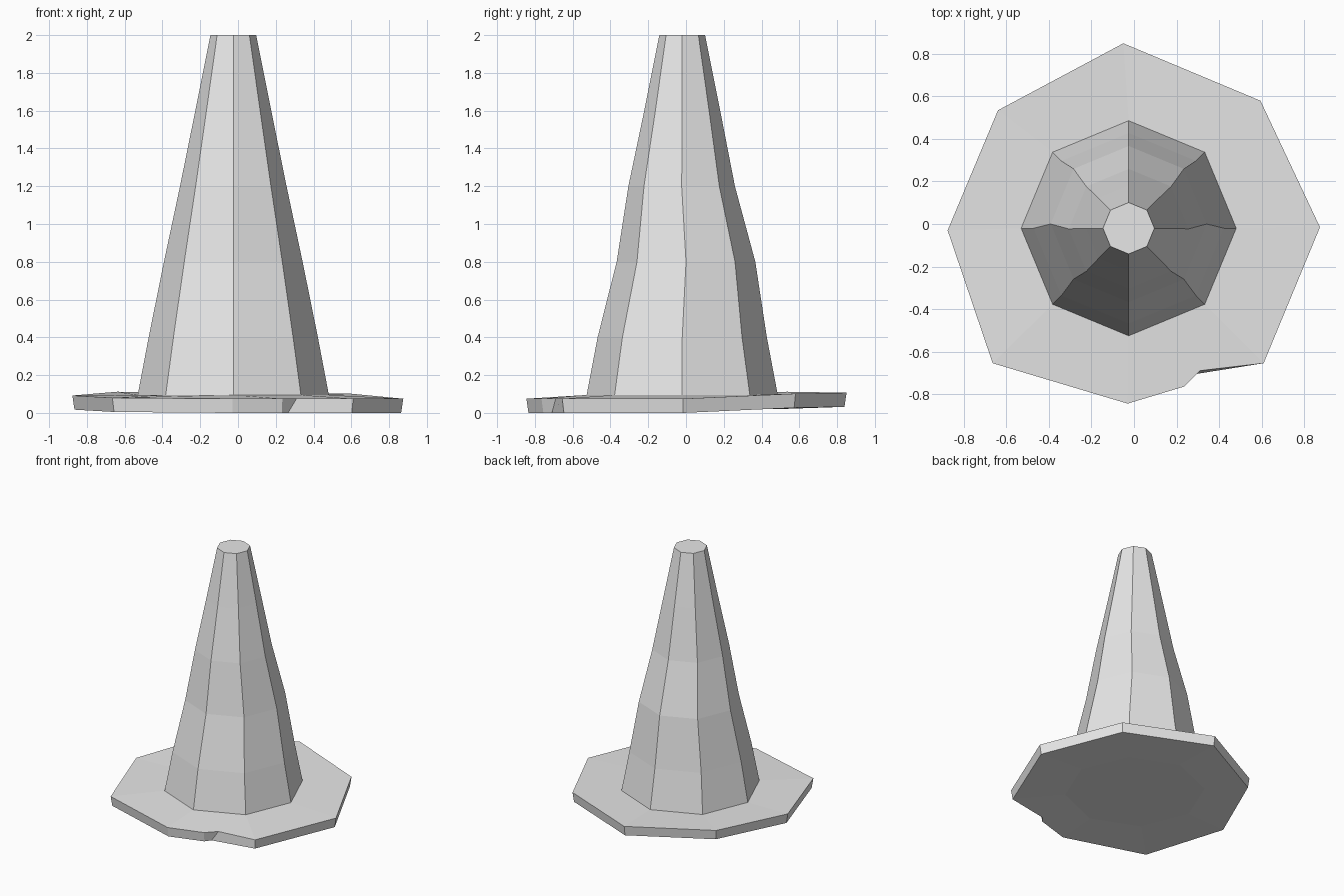
import bpy, bmesh
from math import cos, sin, pi
from mathutils import Vector

cube = bpy.data.objects.get("Cube")
if cube:
    bpy.data.objects.remove(cube, do_unlink=True)

grey = bpy.data.materials.new("plain_grey")
grey.use_nodes = True
colour = (0.8, 0.8, 0.8, 1)
grey.diffuse_color = colour
grey.node_tree.nodes["Principled BSDF"].inputs["Base Color"].default_value = colour

SIDES = 8
CENTRE_X = -0.025
SEAT = 0.095      # height where the cone meets the base


def ring(bm, radius, y, z):
    return [bm.verts.new((CENTRE_X + radius * cos(2 * pi * k / SIDES),
                          y + radius * sin(2 * pi * k / SIDES), z))
            for k in range(SIDES)]


def bridge(bm, low, high):
    n = len(low)
    for k in range(n):
        j = (k + 1) % n
        bm.faces.new((low[k], low[j], high[j], high[k]))


def finish(bm, name):
    bmesh.ops.recalc_face_normals(bm, faces=bm.faces)
    mesh = bpy.data.meshes.new(name)
    bm.to_mesh(mesh)
    bm.free()
    mesh.materials.append(grey)
    bpy.context.collection.objects.link(bpy.data.objects.new(name, mesh))


# Cone body: tapering octagon rings, slightly bent at the middle
bm = bmesh.new()
levels = [(0.506, -0.02, SEAT), (0.448, -0.02, 0.4), (0.367, 0.0, 0.8),
          (0.282, -0.023, 1.2), (0.201, -0.02, 1.6), (0.121, -0.02, 2.0)]
rings = [ring(bm, *level) for level in levels]
for low, high in zip(rings, rings[1:]):
    bridge(bm, low, high)
bm.faces.new(rings[-1])
finish(bm, "cone_body")

# Base plate: warped octagon with a chipped front edge
bm = bmesh.new()
outline = [(0.875, -0.015, 0.075), (0.595, 0.58, 0.102), (-0.05, 0.85, 0.107),
           (-0.64, 0.535, 0.112), (-0.877, -0.03, 0.092), (-0.665, -0.655, 0.08),
           (-0.03, -0.845, 0.075), (0.235, -0.765, 0.075), (0.31, -0.69, 0.075),
           (0.61, -0.655, 0.075)]
CHIP = 8
THICK = 0.075
top = [bm.verts.new(p) for p in outline]
bottom = [bm.verts.new((x * 0.987, y * 0.987, max(0, z - THICK))) for x, y, z in outline]
bottom[CHIP].co = Vector((0.265, -0.71, 0))
bridge(bm, bottom, top)

corners = [k for k in range(len(outline)) if k not in (CHIP - 1, CHIP)]
inner_top = ring(bm, 0.506, -0.02, SEAT)
inner_bottom = ring(bm, 0.506, -0.02, 0.02)
for outer, inner in ((top, inner_top), (bottom, inner_bottom)):
    for k in range(SIDES):
        j = (k + 1) % SIDES
        start, end = corners[k], corners[j] or len(outline)
        if end < start:
            end += len(outline)
        rim = [outer[i % len(outline)] for i in range(start, end + 1)]
        bm.faces.new(rim + [inner[j], inner[k]])
bm.faces.new(inner_bottom)
finish(bm, "base_plate")
